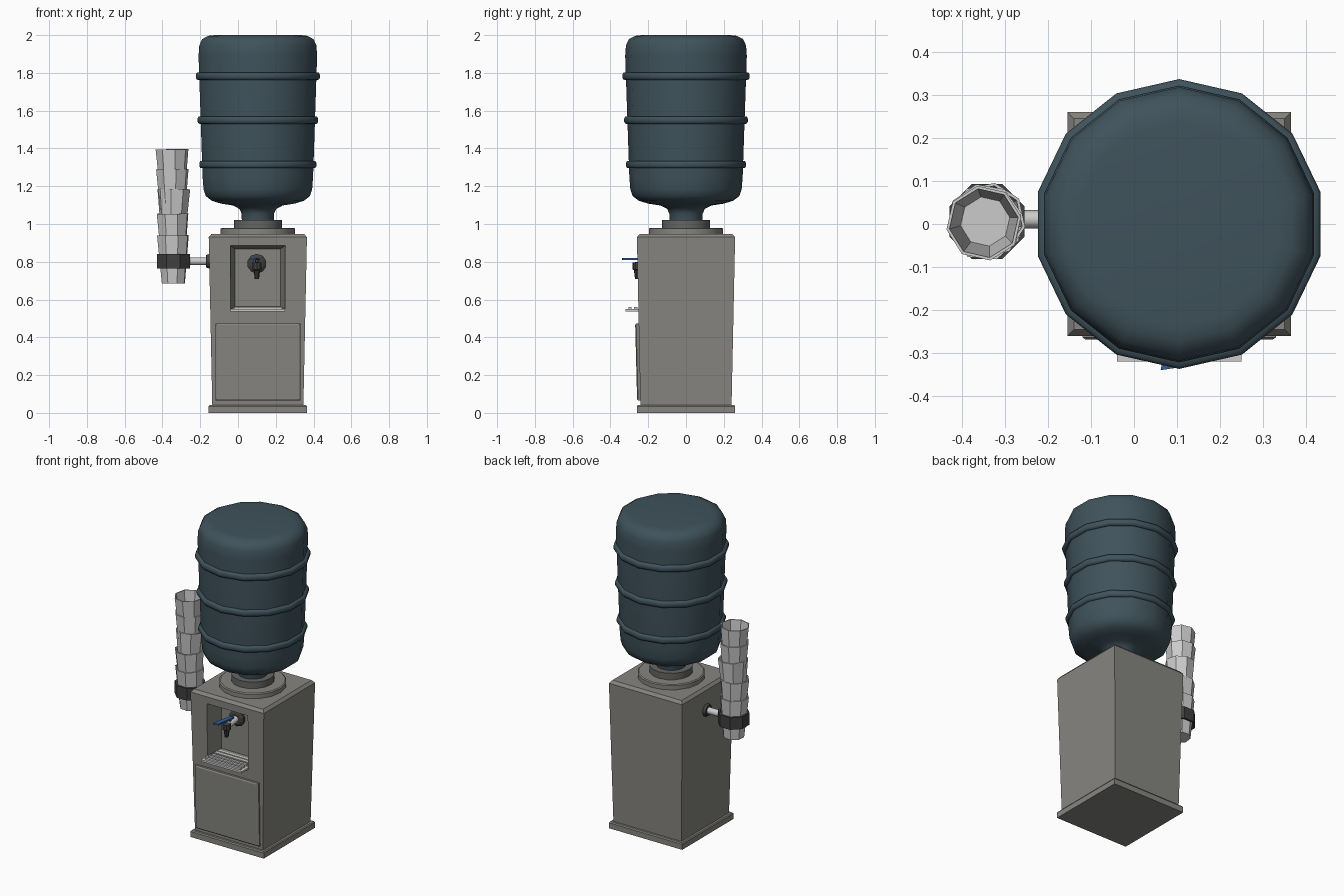
import bpy, bmesh, math, random
from mathutils import Matrix, Vector

if "Cube" in bpy.data.objects:
    bpy.data.objects.remove(bpy.data.objects["Cube"])

random.seed(4)
CX = 0.105  # centre of cabinet and bottle


def material(name, rgb):
    m = bpy.data.materials.new(name)
    m.diffuse_color = (*rgb, 1)
    m.use_nodes = True
    m.node_tree.nodes["Principled BSDF"].inputs["Base Color"].default_value = m.diffuse_color
    return m


BOTTLE = material("bottle_plastic", (0.05, 0.085, 0.105))
BLUE = material("lever_blue", (0.03, 0.12, 0.35))
DARK = material("dark_plastic", (0.05, 0.05, 0.05))
BODY = material("cabinet_grey", (0.24, 0.235, 0.215))
COLLAR = material("collar_grey", (0.13, 0.13, 0.125))


def finish(name, bm, mat=None, smooth=None):
    bmesh.ops.recalc_face_normals(bm, faces=bm.faces[:])
    me = bpy.data.meshes.new(name)
    bm.to_mesh(me)
    bm.free()
    ob = bpy.data.objects.new(name, me)
    bpy.context.collection.objects.link(ob)
    if mat:
        me.materials.append(mat)
    if smooth:
        bpy.ops.object.select_all(action='DESELECT')
        ob.select_set(True)
        bpy.context.view_layer.objects.active = ob
        bpy.ops.object.shade_smooth_by_angle(angle=math.radians(smooth))
    return ob


def lathe(name, profile, origin, sides, mat=None, axis=(0, 0, 1), phase=90, smooth=None, closed=False):
    """Spin (radius, height) points about an axis; radius 0 becomes a pole."""
    bm = bmesh.new()
    rows = []
    for r, h in profile:
        if r == 0:
            rows.append([bm.verts.new((0, 0, h))] * sides)
        else:
            rows.append([bm.verts.new((r * math.cos(a), r * math.sin(a), h)) for a in
                         (math.radians(phase) + math.tau * i / sides for i in range(sides))])
    if closed:
        rows.append(rows[0])
    for lo, hi in zip(rows, rows[1:]):
        for i in range(sides):
            j = (i + 1) % sides
            bm.faces.new(list(dict.fromkeys((lo[i], lo[j], hi[j], hi[i]))))
    rot = Vector((0, 0, 1)).rotation_difference(Vector(axis)).to_matrix().to_4x4()
    bm.transform(Matrix.Translation(origin) @ rot)
    return finish(name, bm, mat, smooth)


def rod(name, r0, r1, start, end, sides, mat=None):
    d = Vector(end) - Vector(start)
    return lathe(name, [(0, 0), (r0, 0), (r1, d.length), (0, d.length)], start, sides, mat, d, smooth=50)


def loft(name, loops, mat=None):
    """Closed solid through a series of four-corner loops."""
    bm = bmesh.new()
    rows = [[bm.verts.new(p) for p in loop] for loop in loops]
    bm.faces.new(rows[0])
    bm.faces.new(rows[-1])
    for lo, hi in zip(rows, rows[1:]):
        for i in range(4):
            bm.faces.new((lo[i], lo[(i + 1) % 4], hi[(i + 1) % 4], hi[i]))
    return finish(name, bm, mat)


def square(h, z):
    return [(CX + sx * h, sy * h, z) for sx, sy in ((-1, -1), (1, -1), (1, 1), (-1, 1))]


def upright(x0, x1, z0, z1, y0, y1=None):
    y1 = y0 if y1 is None else y1
    return [(x0, y0, z0), (x1, y0, z0), (x1, y1, z1), (x0, y1, z1)]


def box(name, x, y, z, mat=None):
    return loft(name, [upright(*x, *z, y[0]), upright(*x, *z, y[1])], mat)


# Cabinet with tapered dispensing recess
loft("base_plinth", [square(0.26, 0), square(0.26, 0.035), square(0.255, 0.042)], BODY)
cabinet = loft("cabinet", [square(0.241, 0.03), square(0.26, 0.93), square(0.245, 0.948)], BODY)
cutter = loft("recess_cutter", [upright(-0.045, 0.255, 0.543, 0.89, -0.29),
                                upright(-0.038, 0.248, 0.55, 0.883, -0.245),
                                upright(-0.016, 0.224, 0.562, 0.868, -0.145)], BODY)
cutter.hide_render = True
mod = cabinet.modifiers.new("recess", 'BOOLEAN')
mod.operation = 'DIFFERENCE'
mod.object = cutter
mod.solver = 'EXACT'
bpy.context.view_layer.objects.active = cabinet
bpy.ops.object.modifier_apply(modifier=mod.name)
bpy.data.objects.remove(cutter)

# Slanted door with bevelled edge
loft("door_panel", [upright(-0.116, 0.326, 0.065, 0.473, -0.235, -0.243),
                    upright(-0.12, 0.33, 0.065, 0.473, -0.254, -0.264),
                    upright(-0.112, 0.322, 0.073, 0.465, -0.259, -0.269)], BODY)

# Drip tray with slats
tray = [box("drip_tray", (-0.04, 0.25), (-0.32, -0.15), (0.538, 0.55))]
for i in range(5):
    y = -0.305 + i * 0.031
    tray.append(box(f"tray_slat_{i + 1}", (-0.022, 0.232), (y, y + 0.016), (0.549, 0.56)))

# Tap and lever
lathe("tap_flange", [(0, 0), (0.052, 0), (0.052, 0.012), (0.035, 0.022), (0, 0.022)],
      (0.1, -0.144, 0.79), 10, DARK, (0, -1, 0))
rod("tap_pipe", 0.02, 0.02, (0.1, -0.15, 0.79), (0.1, -0.27, 0.775), 10)
lathe("tap_nozzle", [(0, 0), (0.012, 0), (0.018, 0.045), (0.026, 0.05), (0.026, 0.085), (0, 0.09)],
      (0.1, -0.258, 0.71), 10, DARK)
rod("lever_stem", 0.009, 0.009, (0.1, -0.225, 0.78), (0.1, -0.225, 0.815), 8, DARK)
lever = [(0.062, -0.34), (0.095, -0.335), (0.115, -0.205), (0.088, -0.205)]
loft("tap_lever", [[(x, y, z) for x, y in lever] for z in (0.81, 0.82)], BLUE)

# Collar under the bottle
lathe("collar_lower", [(0, 0.94), (0.197, 0.94), (0.197, 0.975), (0.19, 0.98), (0, 0.98)],
      (CX, 0, 0), 16, BODY, smooth=35)
lathe("collar_upper", [(0, 0.97), (0.127, 0.97), (0.127, 1.022), (0, 1.022)],
      (CX, 0, 0), 16, COLLAR, smooth=35)

# Bottle with hoops
profile = [(0, 1.01), (0.087, 1.01), (0.088, 1.055), (0.1, 1.08), (0.135, 1.098), (0.2, 1.108),
           (0.25, 1.123), (0.283, 1.148), (0.295, 1.185), (0.3, 1.25), (0.322, 1.89),
           (0.318, 1.945), (0.303, 1.978), (0.27, 1.996), (0.235, 2.0), (0, 2.0)]
lathe("bottle", profile, (CX, 0, 0), 14, BOTTLE, smooth=40)
for i, (z, r) in enumerate(((1.315, 0.318), (1.55, 0.3275), (1.783, 0.337))):
    section = [(r - 0.02, z - 0.02), (r - 0.006, z - 0.019), (r, z - 0.008),
               (r, z + 0.008), (r - 0.006, z + 0.019), (r - 0.02, z + 0.02)]
    lathe(f"bottle_hoop_{i + 1}", section, (CX, 0, 0), 14, BOTTLE, smooth=60, closed=True)

# Cup holder on the left side
HX, HY = -0.342, 0.006
lathe("holder_ring", [(0.08, 0.765), (0.094, 0.765), (0.094, 0.842), (0.08, 0.842)],
      (HX, HY, 0), 8, DARK, phase=22.5, closed=True)
rod("holder_arm", 0.021, 0.021, (-0.262, 0.011, 0.803), (-0.15, 0.011, 0.803), 10)
rod("holder_flange", 0.034, 0.043, (-0.17, 0.011, 0.803), (-0.145, 0.011, 0.803), 10, DARK)

# Stack of nested cups
cup = [(0, 0), (0.064, 0), (0.088, 0.255), (0.081, 0.255), (0.058, 0.012), (0, 0.012)]
for i, z in enumerate((0.685, 0.8, 0.93, 1.035, 1.14)):
    tilt = (random.uniform(-0.02, 0.02), random.uniform(-0.02, 0.02), 1)
    lathe(f"cup_{i + 1}", cup, (HX - 0.001 * i, HY, z), 8, axis=tilt, phase=random.uniform(0, 45))
